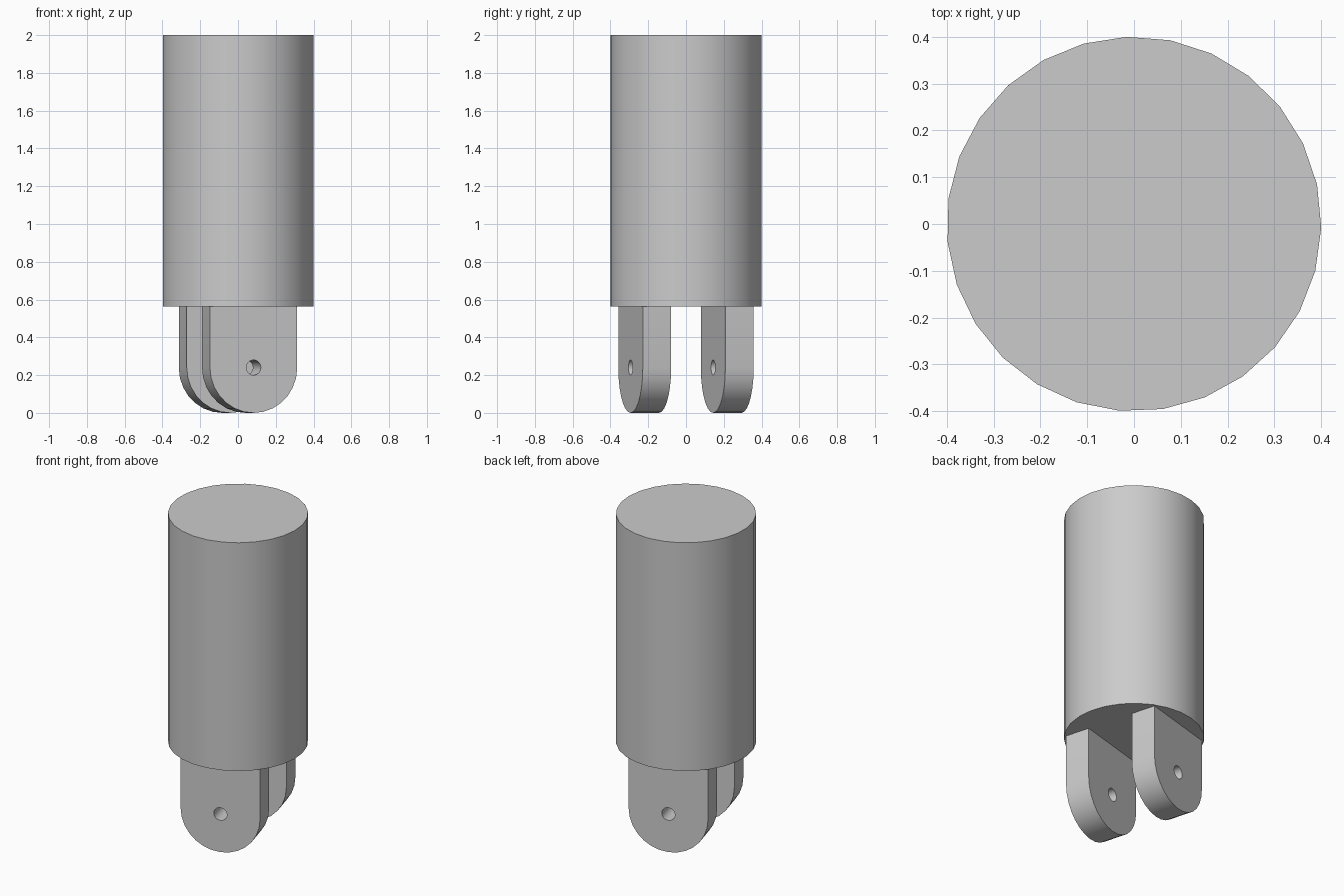
import bpy
import bmesh
from math import cos, sin, pi, radians

cube = bpy.data.objects.get("Cube")
if cube:
    bpy.data.objects.remove(cube)

BODY_RADIUS, BODY_BOTTOM, TOP = 0.4, 0.563, 2.0
LUG_RADIUS, LUG_INNER, LUG_OUTER = 0.24, 0.149, 0.305
HOLE_RADIUS = 0.04
TURN = radians(15.7)

grey = bpy.data.materials.new("plain grey")
grey.use_nodes = True
colour = (0.6, 0.6, 0.6, 1)
grey.diffuse_color = colour
grey.node_tree.nodes["Principled BSDF"].inputs["Base Color"].default_value = colour


def arc(radius, start, end, steps):
    """Points on an arc in the xz plane, centred on the pin axis."""
    angles = [start + (end - start) * i / steps for i in range(steps + 1)]
    return [(radius * cos(a), LUG_RADIUS + radius * sin(a)) for a in angles]


def finish(bm, name, turn):
    bmesh.ops.recalc_face_normals(bm, faces=bm.faces)
    mesh = bpy.data.meshes.new(name)
    bm.to_mesh(mesh)
    bm.free()
    mesh.materials.append(grey)
    obj = bpy.data.objects.new(name, mesh)
    obj.rotation_euler.z = turn
    bpy.context.collection.objects.link(obj)
    bpy.ops.object.select_all(action="DESELECT")
    obj.select_set(True)
    bpy.context.view_layer.objects.active = obj
    bpy.ops.object.shade_smooth_by_angle(angle=radians(30))


def add_loop(bm, points, y):
    verts = [bm.verts.new((x, y, z)) for x, z in points]
    return [bm.edges.new((v, verts[i - 1])) for i, v in enumerate(verts)]


def make_lug(name, turn):
    """Round-ended plate with a pin hole, extruded through its thickness."""
    bm = bmesh.new()
    outline = arc(LUG_RADIUS, pi, 2 * pi, 14)
    outline += [(LUG_RADIUS, BODY_BOTTOM), (-LUG_RADIUS, BODY_BOTTOM)]
    hole = arc(HOLE_RADIUS, 0, 2 * pi, 27)[:-1]
    edges = add_loop(bm, outline, -LUG_OUTER) + add_loop(bm, hole, -LUG_OUTER)
    bmesh.ops.triangle_fill(bm, edges=edges, use_beauty=True)
    out = bmesh.ops.extrude_face_region(bm, geom=bm.faces[:], use_keep_orig=True)
    moved = [g for g in out["geom"] if isinstance(g, bmesh.types.BMVert)]
    bmesh.ops.translate(bm, verts=moved, vec=(0, LUG_OUTER - LUG_INNER, 0))
    finish(bm, name, turn)


# Cylindrical body
bm = bmesh.new()
bmesh.ops.create_cone(bm, cap_ends=True, segments=27, radius1=BODY_RADIUS,
                      radius2=BODY_RADIUS, depth=TOP - BODY_BOTTOM)
bmesh.ops.translate(bm, verts=bm.verts, vec=(0, 0, (TOP + BODY_BOTTOM) / 2))
first = min(bm.verts, key=lambda v: (abs(v.co.y), -v.co.x))
finish(bm, "body", radians(2.2) + (pi if first.co.x < 0 else 0))

# Pair of clevis lugs, half a turn apart
make_lug("front_lug", TURN)
make_lug("back_lug", TURN + pi)
